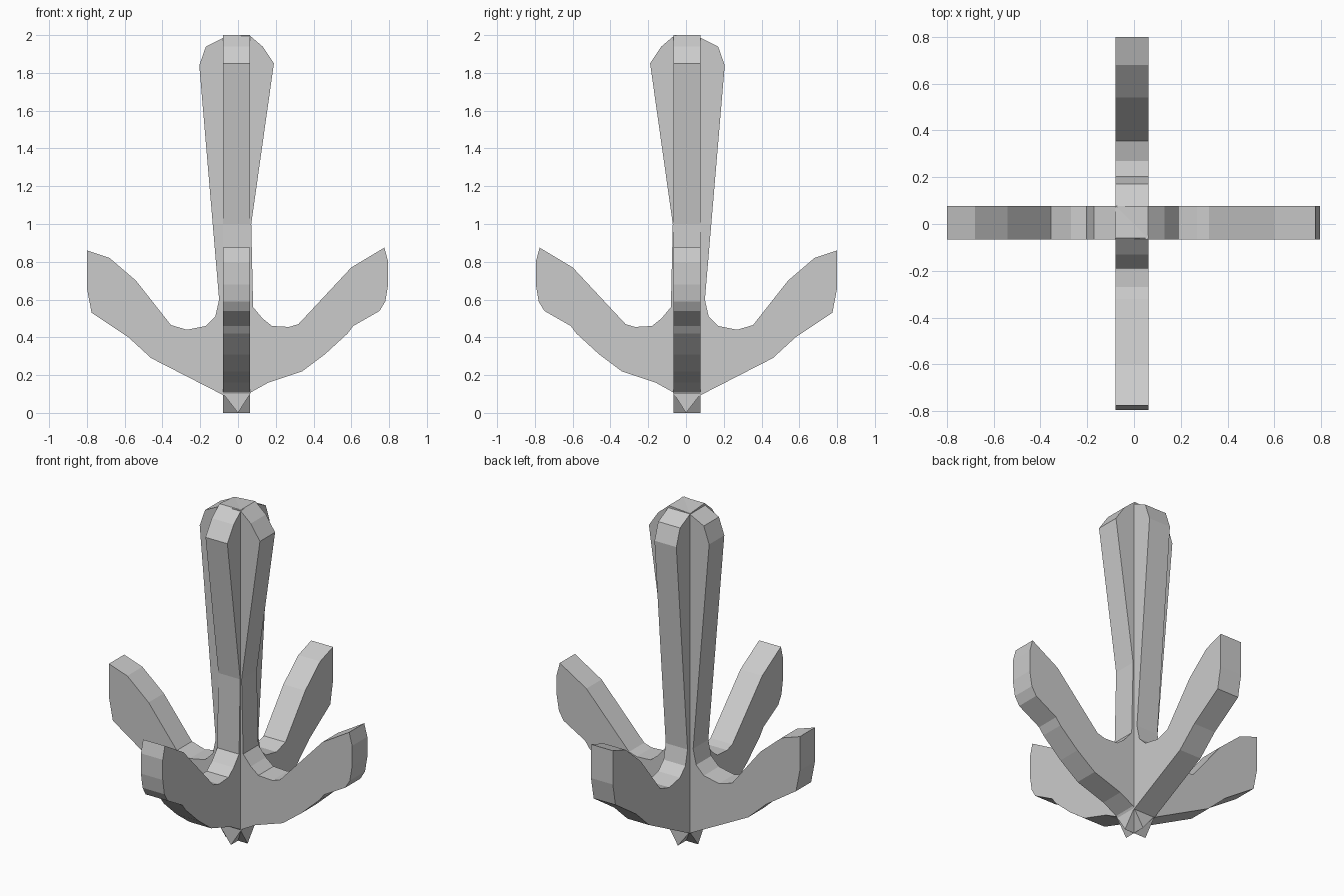
import bpy, bmesh

if "Cube" in bpy.data.objects:
    bpy.data.objects.remove(bpy.data.objects["Cube"])

# Outline of one anchor blade (u, z), running round from the top of the shank
OUTLINE = [
    (0.06, 2.0), (-0.07, 1.99), (-0.17, 1.94), (-0.205, 1.84),      # head, left
    (-0.10, 0.60), (-0.12, 0.51), (-0.17, 0.46), (-0.27, 0.44),     # left crook
    (-0.355, 0.465), (-0.54, 0.70), (-0.68, 0.82), (-0.80, 0.86),   # left arm, inside
    (-0.80, 0.66), (-0.775, 0.53), (-0.58, 0.40), (-0.46, 0.29),    # left arm, outside
    (-0.07, 0.09), (0.0, 0.0), (0.07, 0.11), (0.16, 0.16),          # keel tip
    (0.34, 0.22), (0.46, 0.31), (0.58, 0.42), (0.61, 0.46),         # right arm, outside
    (0.75, 0.54), (0.78, 0.59), (0.795, 0.68), (0.795, 0.80),
    (0.775, 0.875), (0.60, 0.77), (0.32, 0.47), (0.27, 0.455),      # right arm, inside
    (0.18, 0.46), (0.13, 0.50), (0.08, 0.56), (0.07, 1.0),          # right crook
    (0.19, 1.85), (0.13, 1.94),                                     # head, right
]


def blade(name, place, near, far):
    """Extrude the outline between two depths; place maps (u, depth, z) to a point."""
    bm = bmesh.new()
    face = bm.faces.new([bm.verts.new(place(u, near, z)) for u, z in OUTLINE])
    step = bmesh.ops.extrude_face_region(bm, geom=[face], use_keep_orig=True)
    moved = [g for g in step["geom"] if isinstance(g, bmesh.types.BMVert)]
    offset = [b - a for a, b in zip(place(0, near, 0), place(0, far, 0))]
    bmesh.ops.translate(bm, verts=moved, vec=offset)
    bmesh.ops.recalc_face_normals(bm, faces=bm.faces)
    mesh = bpy.data.meshes.new(name)
    bm.to_mesh(mesh)
    bm.free()
    obj = bpy.data.objects.new(name, mesh)
    bpy.context.collection.objects.link(obj)
    return obj


# Two crossed blades: one across the width, one front to back (mirrored)
blade("anchor_blade_wide", lambda u, d, z: (u, d, z), -0.066, 0.076)
blade("anchor_blade_deep", lambda u, d, z: (d, -u, z), -0.08, 0.063)
